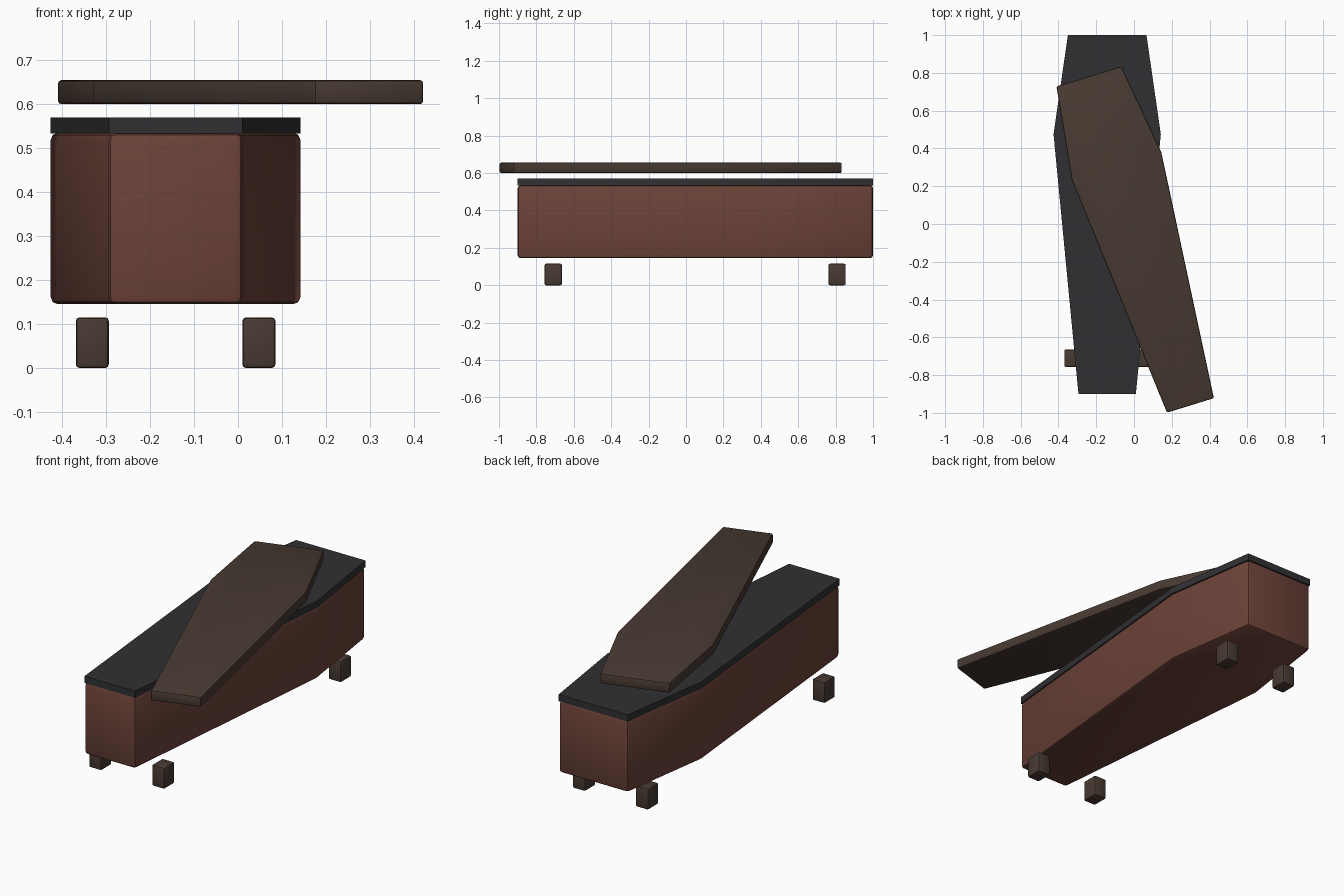
import bpy, bmesh
from math import radians

if "Cube" in bpy.data.objects:
    bpy.data.objects.remove(bpy.data.objects["Cube"])


def material(name, rgb):
    m = bpy.data.materials.new(name)
    m.diffuse_color = (*rgb, 1)
    m.use_nodes = True
    m.node_tree.nodes["Principled BSDF"].inputs["Base Color"].default_value = m.diffuse_color
    return m


RED_WOOD = material("red_wood", (0.15, 0.055, 0.04))
DARK_WOOD = material("dark_wood", (0.065, 0.043, 0.032))
LINING = material("dark_lining", (0.03, 0.03, 0.033))


def prism(name, outline, height, mat, location, bevel=0.0, turn=0.0):
    """Extrude a flat outline upward, optionally softening the edges."""
    bm = bmesh.new()
    face = bm.faces.new([bm.verts.new((x, y, 0)) for x, y in outline])
    ext = bmesh.ops.extrude_face_region(bm, geom=[face])
    verts = [v for v in ext["geom"] if isinstance(v, bmesh.types.BMVert)]
    bmesh.ops.translate(bm, verts=verts, vec=(0, 0, height))
    bmesh.ops.recalc_face_normals(bm, faces=bm.faces)
    mesh = bpy.data.meshes.new(name)
    bm.to_mesh(mesh)
    bm.free()
    mesh.materials.append(mat)
    ob = bpy.data.objects.new(name, mesh)
    bpy.context.collection.objects.link(ob)
    ob.location = location
    ob.rotation_euler.z = turn
    if bevel:
        mod = ob.modifiers.new("soft_edges", "BEVEL")
        mod.width = bevel
        mod.segments = 2
        mod.limit_method = "ANGLE"
        mod.angle_limit = radians(30)
        bpy.context.view_layer.objects.active = ob
        ob.select_set(True)
        bpy.ops.object.modifier_apply(modifier=mod.name)
        bpy.ops.object.shade_smooth_by_angle(angle=radians(30))
        ob.select_set(False)
    return ob


def six_sided(foot, shoulder, head):
    """Mirrored outline from (half width, y) at each station."""
    right = [foot, shoulder, head]
    return right + [(-x, y) for x, y in reversed(right)]


CX = -0.142

# Box and its dark top
box = six_sided((0.152, -0.90), (0.284, 0.475), (0.208, 1.0))
prism("box_body", box, 0.39, RED_WOOD, (CX, 0, 0.145), 0.016)
prism("box_top_lining", box, 0.037, LINING, (CX, 0, 0.533))

# Lid floating above, slid askew
lid = six_sided((0.13, -1.327), (0.248, 0), (0.18, 0.496))
prism("lid", lid, 0.055, DARK_WOOD, (-0.0925, 0.3075, 0.6), 0.008, radians(17.15))

# Four block feet
hx, hy = 0.0375, 0.046
block = [(-hx, -hy), (hx, -hy), (hx, hy), (-hx, hy)]
for end, y in (("front", -0.71), ("back", 0.808)):
    for side, s in (("left", -1), ("right", 1)):
        prism(f"{end}_{side}_foot", block, 0.115, DARK_WOOD,
              (CX + s * 0.1895, y, 0), 0.008)
